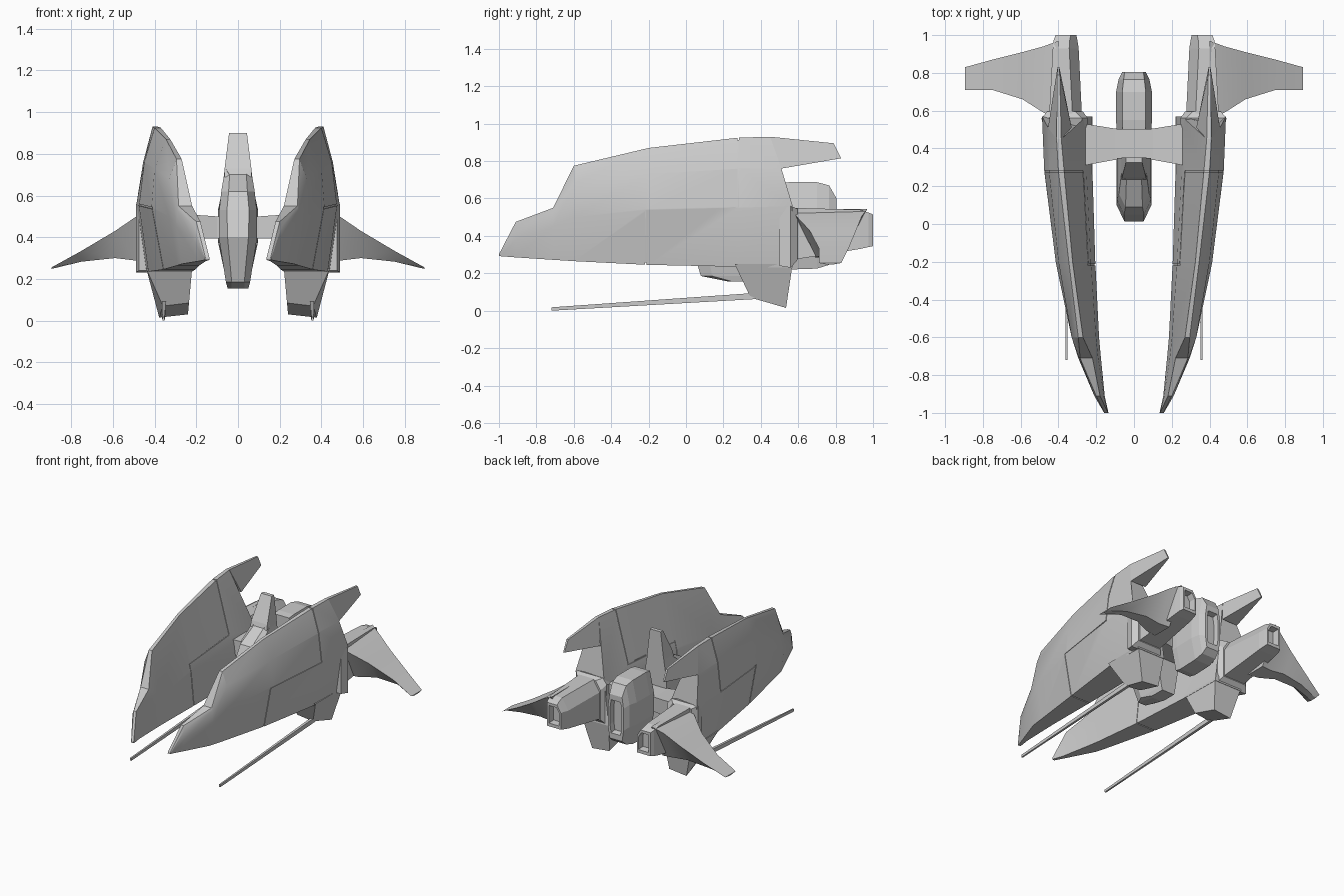
import bpy, bmesh
from math import radians

if "Cube" in bpy.data.objects:
    bpy.data.objects.remove(bpy.data.objects["Cube"])


def loft(name, rings, mirror=False):
    """Closed solid skinned through rings of (x, y, z) points."""
    bm = bmesh.new()
    rows = [[bm.verts.new(p) for p in r] for r in rings]
    n = len(rows[0])
    for a, b in zip(rows, rows[1:]):
        for i in range(n):
            bm.faces.new((a[i], a[(i + 1) % n], b[(i + 1) % n], b[i]))
    bm.faces.new(rows[0][::-1])
    bm.faces.new(rows[-1])
    bmesh.ops.recalc_face_normals(bm, faces=bm.faces)
    me = bpy.data.meshes.new(name)
    bm.to_mesh(me)
    bm.free()
    ob = bpy.data.objects.new(name, me)
    bpy.context.collection.objects.link(ob)
    if mirror:
        add_mirror(ob)
    return ob


def add_mirror(ob):
    m = ob.modifiers.new("mirror", 'MIRROR')
    m.use_mirror_merge = False


def activate(ob):
    bpy.ops.object.select_all(action='DESELECT')
    ob.select_set(True)
    bpy.context.view_layer.objects.active = ob


def cut(ob, cutter):
    m = ob.modifiers.new("cut", 'BOOLEAN')
    m.operation = 'DIFFERENCE'
    m.solver = 'EXACT'
    m.object = cutter
    activate(ob)
    bpy.ops.object.modifier_apply(modifier=m.name)
    cutter.hide_render = True
    cutter.hide_viewport = True


def smooth(ob, angle=25):
    activate(ob)
    bpy.ops.object.shade_smooth_by_angle(angle=radians(angle))


def scaled(ring, s, y=None):
    """Ring scaled about its centre in x and z, optionally moved to y."""
    cx = sum(p[0] for p in ring) / len(ring)
    cz = sum(p[2] for p in ring) / len(ring)
    return [(cx + (p[0] - cx) * s, p[1] if y is None else y, cz + (p[2] - cz) * s) for p in ring]


# Side hulls: y, bottom z, x in, x out | mid z, x | upper z, x | ridge z, x in, x out
stations = [
    (-1.00, .292, .135, .155, .295, .158, .298, .158, .302, .137, .156),
    (-.91, .285, .155, .190, .380, .210, .450, .210, .475, .180, .200),
    (-.71, .272, .175, .270, .450, .295, .530, .290, .550, .220, .285),
    (-.60, .265, .185, .290, .500, .330, .680, .330, .775, .270, .295),
    (-.20, .245, .205, .360, .540, .415, .730, .400, .870, .325, .345),
    (.28, .235, .220, .430, .550, .475, .760, .450, .925, .370, .400),
    (.57, .230, .220, .440, .560, .487, .760, .455, .930, .385, .410),
]


def hull_ring(s):
    y, zb, xi, xo, zm, xm, zu, xu, zt, ri, ro = s
    yu, yt = (.51, .45) if y > .5 else (y, y)
    return [(xi, y, zb), (xo, y, zb), (xm, y, zm), (xu, yu, zu), (ro, yt, zt), (ri, yt, zt),
            (xi + .15 * (xo - xi), y, zb + .8 * (zm - zb))]


rings = [hull_ring(s) for s in stations]
hull = loft("side_hull", rings)
core = loft("groove_core", [scaled(r, .96) for r in rings])

# Stepped panel groove around each hull
g = .004
path = [(.28 - g, 1.0), (.28 + g, 1.0), (.28 + g, .555 - g), (-.215 + g, .54 - g), (-.215 + g, .1),
        (-.215 - g, .1), (-.215 - g, .54 + g), (.28 - g, .555 + g)]
groove = loft("groove_cutter", [[(x, y, z) for y, z in path] for x in (.05, .6)])
cut(groove, core)
cut(hull, groove)
smooth(hull)
add_mirror(hull)

# Rear-pointing fins on top of the hulls
loft("hull_fin", [
    [(.385, .45, .93), (.41, .45, .93), (.455, .51, .76), (.33, .51, .76)],
    [(.393, .79, .895), (.407, .79, .895), (.405, .83, .815), (.395, .83, .815)]], True)

# Feet under the hulls
loft("hull_foot", [
    [(.22, .26, .25), (.44, .26, .25), (.44, .57, .25), (.22, .57, .25)],
    [(.235, .345, .085), (.36, .345, .07), (.378, .535, .015), (.24, .535, .03)]], True)

# Long gun barrels
loft("gun_barrel", [
    [(.352, -.72, .0), (.363, -.72, .0), (.363, -.72, .018), (.352, -.72, .018)],
    [(.345, .37, .062), (.365, .37, .062), (.365, .37, .095), (.345, .37, .095)]], True)


def box_ring(y, x0, x1, z0, z1, cx=.05, cz=.08):
    """Box section with its inner top corner cut off."""
    return [(x0, y, z0), (x1, y, z0), (x1, y, z1), (x0 + cx, y, z1), (x0, y, z1 - cz)]


# Collars closing the back of the hulls
loft("hull_collar", [box_ring(.50, .25, .475, .24, .54, .03, .04),
                     box_ring(.56, .245, .49, .23, .56, .03, .04),
                     box_ring(.595, .27, .46, .27, .545, .04, .06)], True)

# Engines with recessed exhausts
back = box_ring(1.0, .305, .415, .345, .515, .03, .05)
loft("engine", [box_ring(.56, .275, .45, .27, .55),
                box_ring(.93, .293, .43, .33, .54),
                box_ring(.975, .30, .425, .34, .525, .04, .06),
                back, scaled(back, .75), scaled(back, .7, .95)], True)

# Drooping wings, flat on top with a keeled underside: x, y front, y back, z top, z bottom
wing = []
for x, y0, y1, zt, zb in [(.40, .56, .97, .545, .285), (.48, .59, .94, .505, .287),
                          (.59, .66, .91, .43, .30), (.75, .71, .87, .335, .283),
                          (.895, .71, .83, .255, .248)]:
    d = y1 - y0
    wing.append([(x, y0, zt), (x, y1, zt), (x, y0 + .68 * d, zb), (x, y0 + .32 * d, zb)])
smooth(loft("wing", wing, True), 30)

# Bridge joining the hulls
loft("bridge", [[(x, y0, .395), (x, y1, .395), (x, y1, z), (x, y0, z)]
                for x, y0, y1, z in [(-.32, .30, .54, .515), (-.1, .34, .505, .50),
                                     (.1, .34, .505, .50), (.32, .30, .54, .515)]])

# Front pod: z, front y, front half width, side half width, shoulder y
pod = []
for z, y, f, w, ys in [(.155, .23, .03, .05, .25), (.185, .08, .03, .058, .14),
                       (.40, .012, .05, .092, .10), (.53, .05, .053, .09, .13),
                       (.62, .09, .045, .08, .16), (.70, .235, .04, .067, .26),
                       (.73, .245, .06, .064, .27)]:
    pod.append([(-f, y, z), (f, y, z), (w, ys, z), (w, .35, z), (-w, .35, z), (-w, ys, z)])
loft("front_pod", pod)

# Upright fin on the front pod
loft("pod_fin", [[(-w, y0, z), (w, y0, z), (w, .352, z), (-w, .352, z)]
                 for z, w, y0 in [(.69, .066, .235), (.73, .064, .245), (.90, .043, .325)]])


# Rear pod with recessed exhaust
def pod_ring(y, t, w, z0, z1):
    zm = (z0 + z1) / 2
    return [(-t, y, z0), (t, y, z0), (w, y, zm - .08), (w, y, zm + .08),
            (t, y, z1), (-t, y, z1), (-w, y, zm + .08), (-w, y, zm - .08)]


tail = pod_ring(.805, .05, .062, .28, .60)
loft("rear_pod", [pod_ring(.50, .06, .092, .23, .68), pod_ring(.55, .062, .095, .22, .687),
                  pod_ring(.70, .062, .095, .225, .687), pod_ring(.765, .055, .082, .245, .67),
                  tail, scaled(tail, .75), scaled(tail, .7, .765)])
